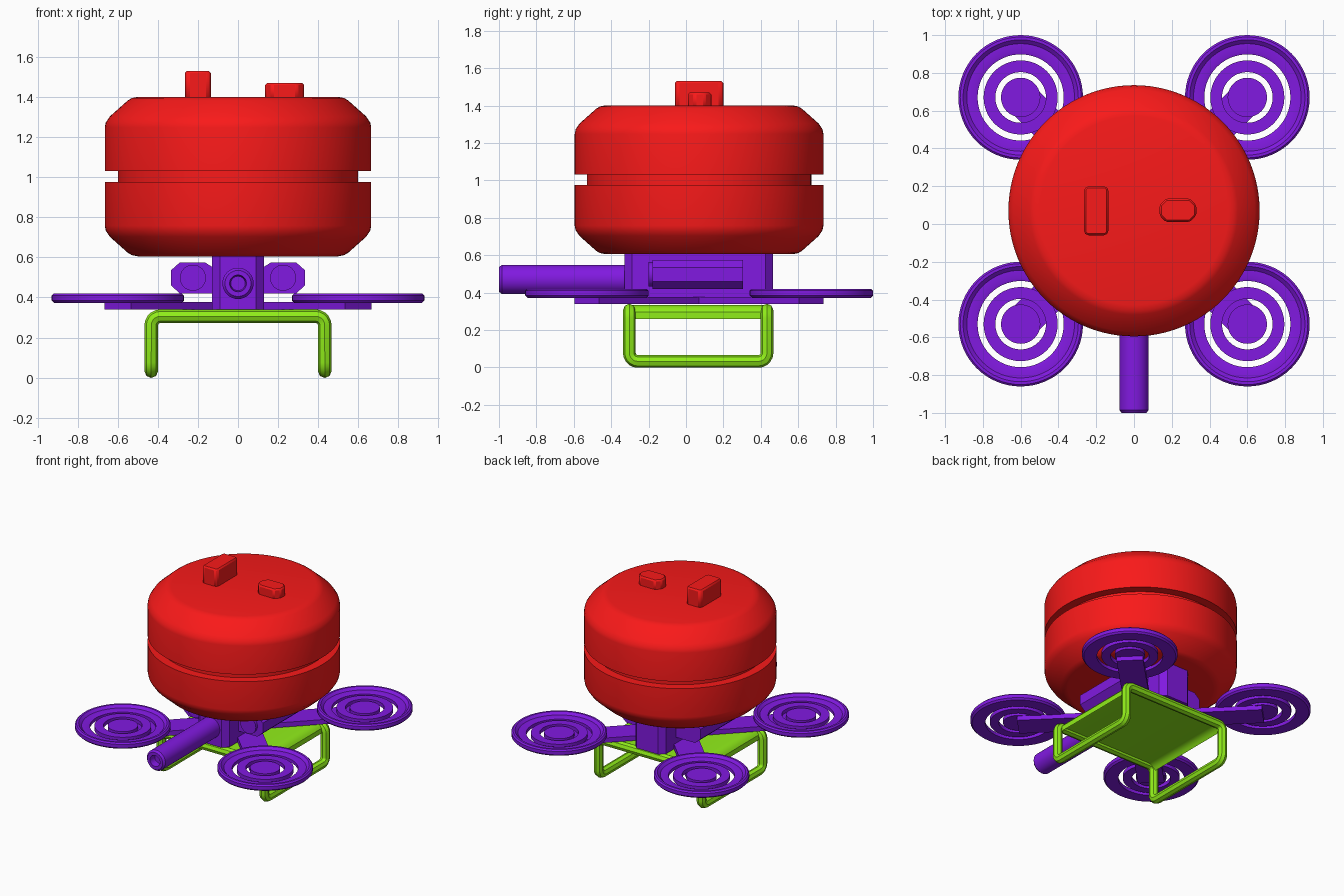
import bpy, bmesh, math
from mathutils import Vector, Matrix

if "Cube" in bpy.data.objects:
    bpy.data.objects.remove(bpy.data.objects["Cube"])


def material(name, rgb):
    m = bpy.data.materials.new(name)
    m.diffuse_color = (*rgb, 1)
    m.use_nodes = True
    m.node_tree.nodes["Principled BSDF"].inputs["Base Color"].default_value = m.diffuse_color
    return m


RED = material("red", (0.95, 0.01, 0.01))
PURPLE = material("purple", (0.22, 0.01, 0.75))
GREEN = material("green", (0.28, 0.85, 0.01))
CY = 0.07                                   # y of the main axis
TO_FRONT = Matrix.Rotation(math.pi / 2, 4, 'X')   # local z -> -y


def finish(name, bm, mat, matrix=Matrix(), bevel=0):
    bmesh.ops.transform(bm, matrix=matrix, verts=bm.verts)
    bmesh.ops.recalc_face_normals(bm, faces=bm.faces)
    me = bpy.data.meshes.new(name)
    bm.to_mesh(me)
    bm.free()
    return link(name, me, mat, bevel)


def link(name, me, mat, bevel=0):
    ob = bpy.data.objects.new(name, me)
    bpy.context.collection.objects.link(ob)
    me.materials.clear()
    me.materials.append(mat)
    if bevel:
        b = ob.modifiers.new("bevel", 'BEVEL')
        b.width, b.segments = bevel, 1
    bpy.ops.object.select_all(action='DESELECT')
    ob.select_set(True)
    bpy.context.view_layer.objects.active = ob
    bpy.ops.object.shade_smooth_by_angle(angle=math.radians(28))
    return ob


def lathe(name, profile, mat, matrix=Matrix(), n=64):
    """Closed (r, z) profile turned about z."""
    bm = bmesh.new()
    rings = []
    for r, z in profile:
        if r == 0:
            rings.append([bm.verts.new((0, 0, z))] * n)
        else:
            rings.append([bm.verts.new((r * math.cos(2 * math.pi * i / n),
                                        r * math.sin(2 * math.pi * i / n), z)) for i in range(n)])
    for a, b in zip(rings, rings[1:] + rings[:1]):
        for i in range(n):
            j = (i + 1) % n
            quad = list(dict.fromkeys((a[i], a[j], b[j], b[i])))
            if len(quad) > 2:
                bm.faces.new(quad)
    return finish(name, bm, mat, matrix)


def prism(name, poly, z0, z1, mat, matrix=Matrix(), bevel=0):
    bm = bmesh.new()
    lo = [bm.verts.new((x, y, z0)) for x, y in poly]
    hi = [bm.verts.new((x, y, z1)) for x, y in poly]
    bm.faces.new(lo)
    bm.faces.new(hi)
    for i in range(len(poly)):
        j = (i + 1) % len(poly)
        bm.faces.new((lo[i], lo[j], hi[j], hi[i]))
    return finish(name, bm, mat, matrix, bevel)


def cut_rect(x0, x1, y0, y1, c):
    """Rectangle with clipped corners."""
    return [(x0 + c, y0), (x1 - c, y0), (x1, y0 + c), (x1, y1 - c),
            (x1 - c, y1), (x0 + c, y1), (x0, y1 - c), (x0, y0 + c)]


# Tank body with a groove round the middle
half = [(0.60, 0.027), (0.665, 0.027), (0.665, 0.245), (0.66, 0.27), (0.64, 0.30),
        (0.55, 0.38), (0.53, 0.392), (0.50, 0.398), (0, 0.398)]
lathe("tank_body", [(r, 1.003 - z) for r, z in reversed(half)] + [(r, 1.003 + z) for r, z in half],
      RED, Matrix.Translation((0, CY, 0)), 96)

# Blocks on the lid
prism("tall_lid_block", cut_rect(-0.265, -0.135, -0.06, 0.20, 0.015), 1.38, 1.53, RED, bevel=0.01)
prism("low_lid_block", cut_rect(0.135, 0.33, 0.01, 0.135, 0.035), 1.38, 1.47, RED, bevel=0.01)

# Central hub
prism("hub", cut_rect(-0.13, 0.13, -0.33, 0.465, 0.04), 0.34, 0.62, PURPLE)

# Front nozzle with a recessed mouth
lathe("nozzle", [(0, 0.28), (0.078, 0.28), (0.078, 0.985), (0.065, 1.0),
                 (0.042, 1.0), (0.036, 0.95), (0, 0.95)],
      PURPLE, Matrix.Translation((0, 0, 0.47)) @ TO_FRONT, 32)

# Side pods with round end caps
for s, side in ((-1, "left"), (1, "right")):
    pod = [(0.10, 0.42), (0.29, 0.42), (0.335, 0.46), (0.335, 0.535), (0.29, 0.575),
           (0.165, 0.575), (0.125, 0.55), (0.10, 0.55)]
    prism(side + "_pod", [(s * x, z) for x, z in pod], -0.305, 0.18, PURPLE, TO_FRONT)
    lathe(side + "_pod_cap", [(0, 0.16), (0.065, 0.16), (0.065, 0.20), (0, 0.20)],
          PURPLE, Matrix.Translation((s * 0.225, 0, 0.498)) @ TO_FRONT, 32)

# Four arms with ringed rotors
Z0 = 0.372
RIM = [(0.228, Z0), (0.318, Z0), (0.33, 0.384), (0.33, 0.41), (0.32, 0.42), (0.305, 0.42),
       (0.285, 0.402), (0.245, 0.402), (0.228, 0.397)]
RING = [(0.134, Z0), (0.196, Z0), (0.196, 0.402), (0.134, 0.402)]
DISC = [(0, Z0), (0.104, Z0), (0.104, 0.402), (0, 0.402)]
for sx, a in ((-1, "left"), (1, "right")):
    for sy, b in ((-1, "front"), (1, "back")):
        tag = f"{b}_{a}_"
        turn = Matrix.Translation((0, CY, 0)) @ Matrix.Rotation(math.atan2(sy, sx), 4, 'Z')
        prism(tag + "arm", [(0, -0.092), (0.849, -0.092), (0.849, 0.092), (0, 0.092)],
              0.34, 0.376, PURPLE, turn)
        for part, prof in (("rotor_rim", RIM), ("rotor_ring", RING), ("rotor_disc", DISC)):
            lathe(tag + part, prof, PURPLE, Matrix.Translation((sx * 0.6, CY + sy * 0.6, 0)))


# Landing skid: one closed bent tube
def fillet(p, q, s, r, n=5):
    d0, d1 = (p - q).normalized(), (s - q).normalized()
    c = q + (d0 + d1) * r
    return [c - d1 * r * math.cos(t) - d0 * r * math.sin(t)
            for t in (math.pi / 2 * i / n for i in range(n + 1))]


X, F, B, LO, HI = 0.433, -0.303, 0.433, 0.032, 0.306
pts = [Vector(p) for p in ((-X, F, HI), (X, F, HI), (X, F, LO), (X, B, LO),
                           (X, B, HI), (-X, B, HI), (-X, B, LO), (-X, F, LO))]
path = []
for i, q in enumerate(pts):
    path += fillet(pts[i - 1], q, pts[(i + 1) % 8], 0.075 if q.z == HI else 0.045)
cu = bpy.data.curves.new("landing_skid", 'CURVE')
cu.dimensions = '3D'
cu.bevel_depth, cu.bevel_resolution = 0.034, 2
sp = cu.splines.new('POLY')
sp.points.add(len(path) - 1)
for pt, p in zip(sp.points, path):
    pt.co = (*p, 1)
sp.use_cyclic_u = True
tmp = bpy.data.objects.new("skid_path", cu)
bpy.context.collection.objects.link(tmp)
bpy.context.view_layer.update()
skid = bpy.data.meshes.new_from_object(tmp.evaluated_get(bpy.context.evaluated_depsgraph_get()))
bpy.data.objects.remove(tmp)
link("landing_skid", skid, GREEN)

# Skid plate curving down over the bends
edge = [(X - 0.075 + 0.075 * math.sin(t), HI - 0.075 + 0.075 * math.cos(t))
        for t in (math.radians(15 * i) for i in range(5))]
arc = [(-x, z) for x, z in reversed(edge)] + edge
prism("skid_plate", [(x, z + 0.028) for x, z in arc] + [(x, z - 0.01) for x, z in reversed(arc)],
      -B, -F, GREEN, TO_FRONT)
